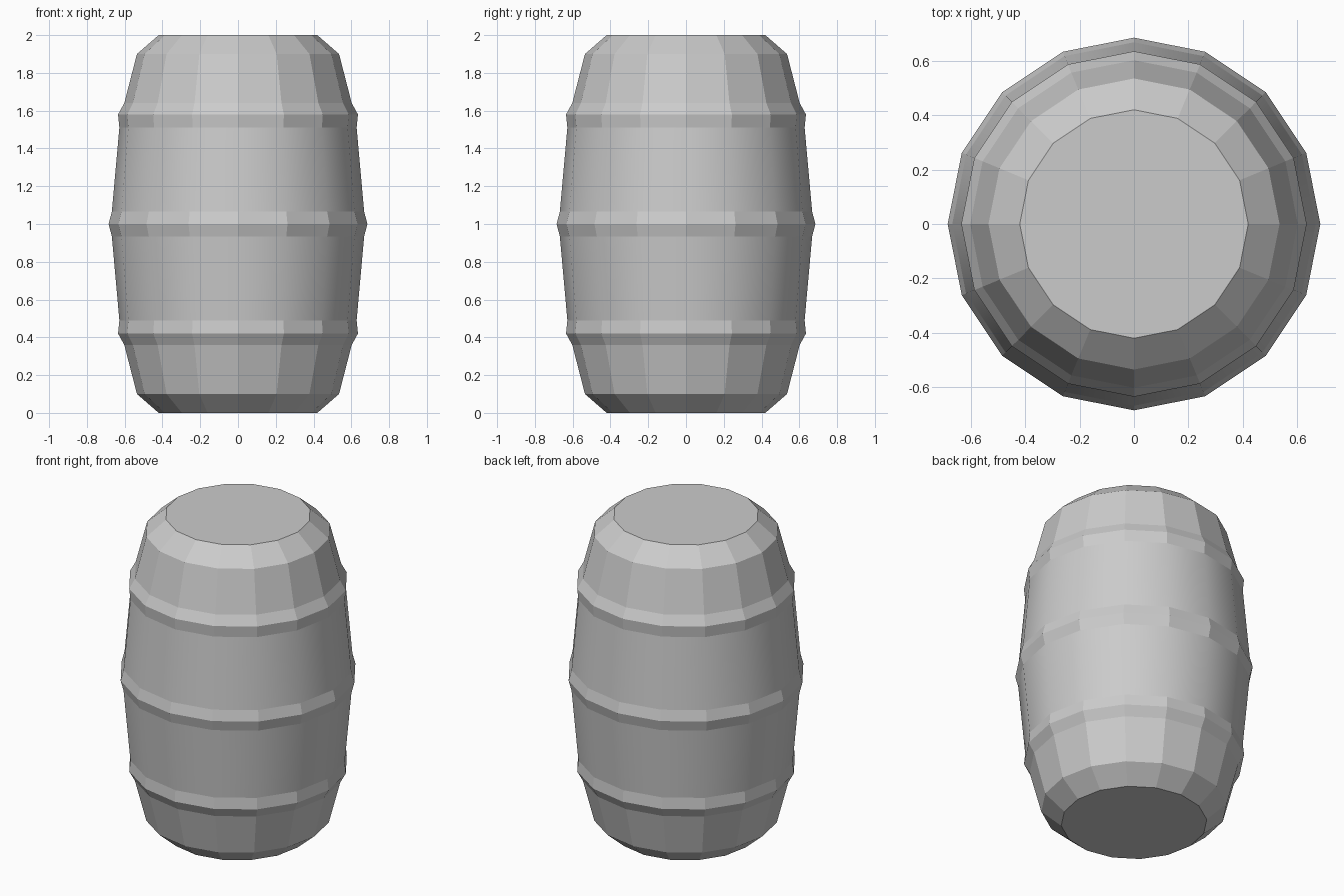
import bpy, bmesh
from math import cos, sin, tau

if "Cube" in bpy.data.objects:
    bpy.data.objects.remove(bpy.data.objects["Cube"])

SIDES = 16

# Lower half of the barrel outline (radius, height), mirrored about the middle hoop
half = [(0.42, 0.0), (0.535, 0.10), (0.602, 0.36), (0.635, 0.42),
        (0.628, 0.49), (0.668, 0.935)]
profile = half + [(0.685, 1.0)] + [(r, 2.0 - z) for r, z in reversed(half)]
SMOOTH_ROWS = (4, 7)  # the wide bands of staves between the hoops


def lathe(name, outline, sides, smooth_rows):
    bm = bmesh.new()
    rings = [[bm.verts.new((r * cos(tau * i / sides), r * sin(tau * i / sides), z))
              for i in range(sides)] for r, z in outline]
    # Staves and hoops
    for row, (low, high) in enumerate(zip(rings, rings[1:])):
        for i in range(sides):
            j = (i + 1) % sides
            face = bm.faces.new((low[i], low[j], high[j], high[i]))
            face.smooth = row in smooth_rows
    # Flat base and lid
    bm.faces.new(list(reversed(rings[0])))
    bm.faces.new(rings[-1])
    bmesh.ops.recalc_face_normals(bm, faces=bm.faces)
    mesh = bpy.data.meshes.new(name)
    bm.to_mesh(mesh)
    bm.free()
    obj = bpy.data.objects.new(name, mesh)
    bpy.context.collection.objects.link(obj)
    return obj


lathe("barrel", profile, SIDES, SMOOTH_ROWS)
